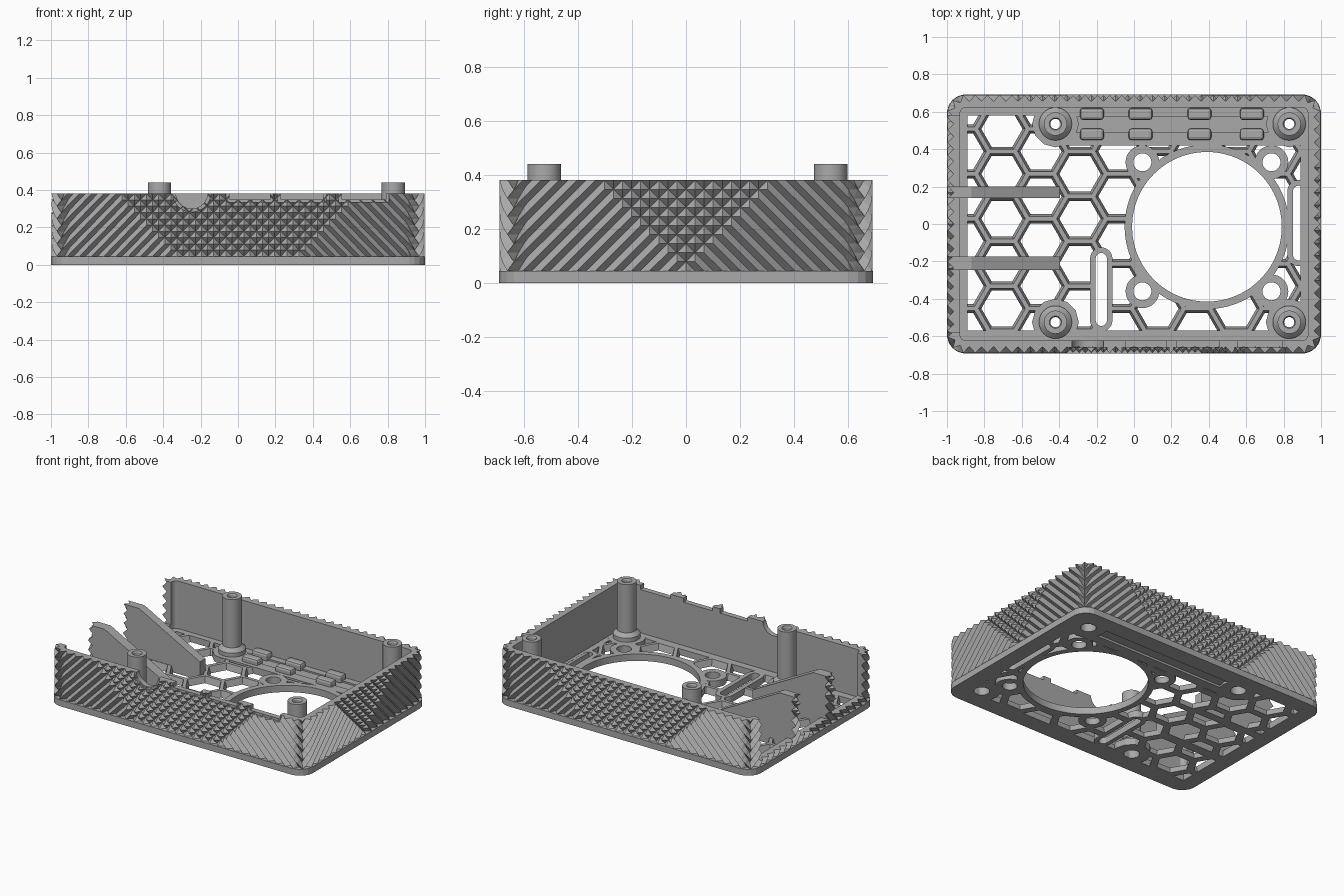
import bpy, bmesh
from math import sin, cos, pi
from mathutils import Vector

cube = bpy.data.objects.get("Cube")
if cube:
    bpy.data.objects.remove(cube)

GREY = (0.40, 0.40, 0.40, 1)
grey = bpy.data.materials.new("grey_plastic")
grey.use_nodes = True
grey.diffuse_color = GREY
grey.node_tree.nodes["Principled BSDF"].inputs["Base Color"].default_value = GREY

FLOOR, TOP = 0.045, 0.38


def finish(name, bm):
    bmesh.ops.recalc_face_normals(bm, faces=bm.faces)
    mesh = bpy.data.meshes.new(name)
    bm.to_mesh(mesh)
    bm.free()
    mesh.materials.append(grey)
    obj = bpy.data.objects.new(name, mesh)
    bpy.context.scene.collection.objects.link(obj)
    return obj


def ngon(x, y, r, n=32, grow=1.0):
    return [(x + r * cos(2 * pi * k / n), y + r * sin(2 * pi * k / n)) for k in range(n)]


def rect(x0, x1, y0, y1):
    return [(x0, y0), (x1, y0), (x1, y1), (x0, y1)]


def capsule(x, y, r, half):
    arc = [pi * k / 12 for k in range(13)]
    upper = [(x + r * cos(a), y + half - r + r * sin(a)) for a in arc]
    return upper + [(2 * x - px, 2 * y - py) for px, py in upper]


def prism(name, outlines, low, high, axis="z", flare=1.0, bevel=0):
    """Extrude flat outlines along z or y; flare scales the far end."""
    bm = bmesh.new()
    for pts in outlines:
        mid = sum((Vector(p) for p in pts), Vector((0, 0))) / len(pts)
        rings = []
        for h, k in ((low, 1.0), (high, flare)):
            ring = [mid + (Vector(p) - mid) * k for p in pts]
            rings.append([bm.verts.new((p.x, p.y, h) if axis == "z" else (p.x, h, p.y))
                          for p in ring])
        bm.faces.new(rings[0])
        bm.faces.new(rings[1])
        for k in range(len(pts)):
            n = (k + 1) % len(pts)
            bm.faces.new((rings[0][k], rings[0][n], rings[1][n], rings[1][k]))
    if bevel:
        bmesh.ops.bevel(bm, geom=bm.edges[:], offset=bevel, segments=2, affect="EDGES", profile=0.5)
    return finish(name, bm)


def cut(obj, cutter, keep=False):
    mod = obj.modifiers.new("cut", "BOOLEAN")
    mod.operation, mod.solver, mod.object = "DIFFERENCE", "EXACT", cutter
    graph = bpy.context.evaluated_depsgraph_get()
    mesh = bpy.data.meshes.new_from_object(obj.evaluated_get(graph))
    obj.modifiers.clear()
    obj.data = mesh
    if not keep:
        bpy.data.objects.remove(cutter)


def lathe(name, profile, x, y, n=32):
    bm = bmesh.new()
    cols = [[bm.verts.new((x + r * cos(2 * pi * k / n), y + r * sin(2 * pi * k / n), z))
             for r, z in profile] for k in range(n)]
    for k in range(n):
        a, b = cols[k], cols[(k + 1) % n]
        for i in range(len(profile)):
            j = (i + 1) % len(profile)
            bm.faces.new((a[i], a[j], b[j], b[i]))
    return finish(name, bm)


# Outer wall with diagonal ribs that overlap into a diamond knurl mid-wall
HALF, RADIUS, ROWS, DEPTH, THICK = (1.0, 0.6925), 0.1, 10, 0.034, 0.07
# direction of travel, half straight length, distance out, half column count, knurl half width
SIDES = [((1, 0), HALF[0] - RADIUS, HALF[1], 30, 10), ((0, 1), HALF[1] - RADIUS, HALF[0], 20, 0),
         ((-1, 0), HALF[0] - RADIUS, HALF[1], 30, 10), ((0, -1), HALF[1] - RADIUS, HALF[0], 20, 0)]


def wall_point(side, i, inset, z):
    (dx, dy), straight, out, count, _ = side
    t = i / count * (straight + RADIUS * pi / 4)
    a = max(0.0, abs(t) - straight) / RADIUS
    r = RADIUS - inset
    along = min(abs(t), straight) + r * sin(a)
    along = along if t > 0 else -along
    away = out - RADIUS + r * cos(a)
    return (dx * along + dy * away, dy * along - dx * away, z)


def rib(side, i, j):
    k = side[4]
    wave = lambda u: abs((u % 2) - 1)
    h = min(1 - wave(i - j + 1) if i - j <= k else 1, 1 - wave(i + j + 1) if i + j >= -k else 1)
    return 0.003 + DEPTH * (1 - h)


columns = [(s, i) for s in SIDES for i in range(-s[3], s[3])]
row_z = lambda j: FLOOR + (TOP - FLOOR) * j / ROWS
bm = bmesh.new()


def ring(inset, z):
    return [bm.verts.new(wall_point(s, i, inset, z)) for s, i in columns]


rings = [ring(THICK, 0), ring(0, 0), ring(0, FLOOR)]
rings += [[bm.verts.new(wall_point(s, i, rib(s, i, j), row_z(j))) for s, i in columns]
          for j in range(ROWS + 1)]
rings.append(ring(THICK, TOP))
for m, low in enumerate(rings):
    high = rings[(m + 1) % len(rings)]
    j = m - 3
    for k, (s, i) in enumerate(columns):
        n = (k + 1) % len(columns)
        quad = (low[k], low[n], high[n], high[k])
        if 0 <= j < ROWS:
            c = bm.verts.new(wall_point(s, i + 0.5, rib(s, i + 0.5, j + 0.5), row_z(j + 0.5)))
            for e in range(4):
                bm.faces.new((quad[e], quad[(e + 1) % 4], c))
        else:
            bm.faces.new(quad)
wall = finish("ribbed_wall", bm)

# Open end between the dividers
for y0, y1 in ((-0.58, -0.245), (-0.175, 0.14), (0.2, 0.58)):
    cut(wall, prism("cutter", [rect(-1.2, -0.86, y0, y1)], 0.08, 1))
# Stepped port notches in the front wall
for grow, y in ((0, -0.5), (0.018, -0.66)):
    for x0, x1 in ((-0.045, 0.17), (0.23, 0.455), (0.555, 0.79)):
        cut(wall, prism("cutter", [rect(x0 - grow, x1 + grow, 0.35 - grow, 0.6)], -1, y, "y"))
    cut(wall, prism("cutter", [ngon(-0.247, 0.385, 0.085 + grow)], -1, y, "y"))

# Layout of the floor
FAN = (0.39, -0.015)
FAN_SCREWS = [(FAN[0] + sx * 0.345, FAN[1] + sy * 0.345) for sx in (-1, 1) for sy in (-1, 1)]
POSTS = [(x, y) for x in (-0.42, 0.83) for y in (-0.525, 0.535)]
SLOTS = [(0.88, 0.005, 0.03, 0.2), (-0.175, -0.35, 0.03, 0.195)]
WINDOW = rect(-0.89, 0.89, -0.57, 0.58)

holes = prism("cutter_holes", [ngon(*FAN, 0.40, 96)] + [ngon(*p, 0.048) for p in FAN_SCREWS]
              + [ngon(*p, 0.05) for p in POSTS] + [capsule(*s) for s in SLOTS], -1, 1)

# Solid floor border
border = prism("floor_border", [rect(-0.96, 0.96, -0.65, 0.65)], 0, FLOOR)
cut(border, prism("cutter", [WINDOW], -1, 1))

# Honeycomb vent with flared cells
cells = [ngon(-0.706 + 0.2085 * c, 0.508 - 0.12 * (c % 2) - 0.24 * r, 0.107, 6)
         for c in range(-1, 9) for r in range(-1, 6)]
vent = prism("honeycomb_vent", [WINDOW], 0, FLOOR)
cut(vent, prism("cutter", cells, -0.01, FLOOR + 0.01, flare=1.2))

# Solid pads around the fan, screws, slots and posts
pads = [prism("fan_ring", [ngon(*FAN, 0.44, 96)], 0, FLOOR + 0.003)]
pads += [prism("fan_screw_pad", [ngon(*p, 0.09)], 0, FLOOR + 0.002) for p in FAN_SCREWS]
pads += [prism("slot_frame", [capsule(x, y, r + 0.03, h + 0.03)], 0, FLOOR + 0.001)
         for x, y, r, h in SLOTS]
pads += [prism("post_pad", [ngon(*p, 0.125, 12)], 0, FLOOR + 0.001) for p in POSTS]
strip = prism("rear_strip", [rect(-0.45, 0.9, 0.42, 0.64)], 0, FLOOR + 0.002)
for low, high in ((-1, 0.015), (0.036, 1)):
    cut(strip, prism("cutter", [rect(-0.34, 0.75, 0.49, 0.575)], low, high))
for part in pads + [vent, strip]:
    cut(part, holes, keep=True)
bpy.data.objects.remove(holes)
# Keep the recess open where the border and vent pass through it
for part in (border, vent):
    cut(part, prism("cutter", [rect(-0.34, 0.75, 0.49, 0.585)], -1, 1))

# Clips along the recess
for x in (-0.225, 0.035, 0.35, 0.63):
    for y in (0.48, 0.588):
        prism("strip_clip", [rect(x - 0.064, x + 0.064, y - 0.032, y + 0.032)],
              FLOOR - 0.02, FLOOR + 0.04, bevel=0.016)

# Hollow screw posts with flared feet
for x, y in POSTS:
    post = lathe("screw_post", [(0.05, 0), (0.088, 0), (0.088, 0.075), (0.062, 0.1), (0.062, 0.44),
                                (0.033, 0.44), (0.027, 0.43), (0.027, 0.15), (0.05, 0.15)], x, y)
    bpy.context.view_layer.objects.active = post
    post.select_set(True)
    bpy.ops.object.shade_smooth_by_angle()
    post.select_set(False)

# Sloping dividers at the open end
for y0, y1 in ((0.14, 0.2), (-0.245, -0.175)):
    prism("divider", [[(-0.95, 0), (-0.95, TOP), (-0.87, TOP), (-0.395, 0.13), (-0.395, 0)]],
          y0, y1, "y")
